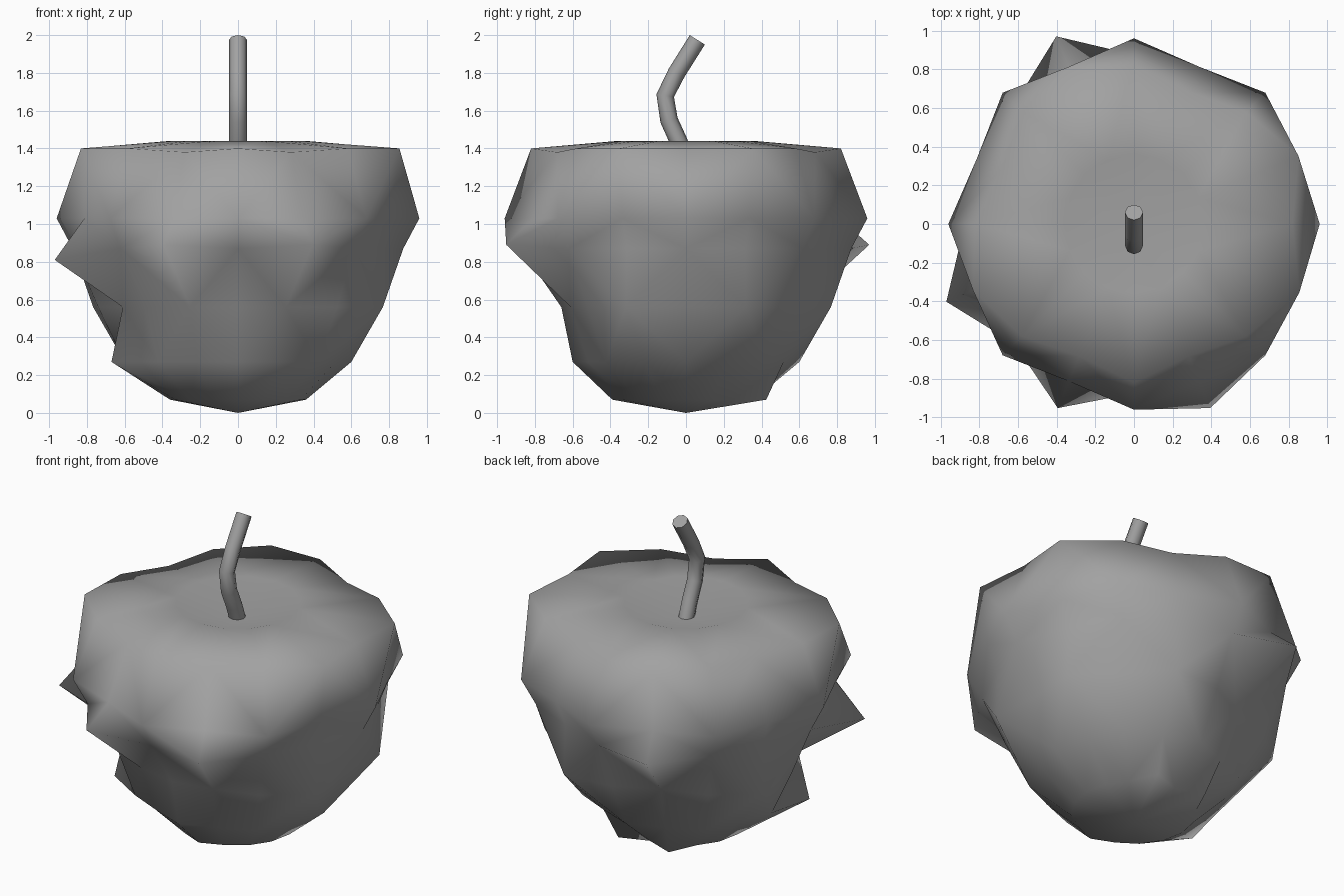
import bpy, bmesh, math

if "Cube" in bpy.data.objects:
    bpy.data.objects.remove(bpy.data.objects["Cube"])

# lumpy fruit, bottom to top: height, radius of even columns, radius of odd columns
RINGS = [(0.07, 0.36, 0.36), (0.27, 0.60, 0.56), (0.56, 0.74, 0.66), (0.87, 0.875, 0.82),
         (1.03, 0.96, 0.88), (1.40, 0.82, 0.90), (1.44, 0.36, 0.36)]
# knobs and dents: (ring, column) -> radius, height
LUMPS = {(3, 5): (1.05, 0.89), (3, 9): (1.05, 0.81), (3, 11): (1.03, 0.89),
         (3, 13): (1.03, 0.89), (1, 9): (0.725, 0.27),
         (2, 12): (0.66, 0.56), (2, 10): (0.70, 0.56),
         (2, 1): (0.83, 0.56), (2, 3): (0.83, 0.56), (2, 7): (0.83, 0.56), (2, 15): (0.83, 0.56),
         (0, 3): (0.46, 0.07), (0, 5): (0.46, 0.07), (0, 12): (0.39, 0.07),
         (5, 1): (0.92, 1.40), (5, 15): (0.925, 1.40), (5, 5): (0.88, 1.40),
         (5, 3): (0.74, 1.38), (5, 7): (0.74, 1.38), (5, 11): (0.74, 1.38), (5, 13): (0.74, 1.38)}
# bands whose triangles lean the other way
LEAN = {2}
N = 16


def grey(name, v):
    m = bpy.data.materials.new(name)
    m.diffuse_color = (v, v, v, 1)
    m.use_nodes = True
    m.node_tree.nodes["Principled BSDF"].inputs["Base Color"].default_value = m.diffuse_color
    return m


# fruit body
bm = bmesh.new()
rows = []
for i, (z0, even, odd) in enumerate(RINGS):
    row = []
    for k in range(N):
        r, z = LUMPS.get((i, k), (odd if k % 2 else even, z0))
        a = k * math.tau / N
        row.append(bm.verts.new((r * math.cos(a), r * math.sin(a), z)))
    rows.append(row)
bottom = bm.verts.new((0, 0, 0))
top = bm.verts.new((0, 0, 1.34))
for k in range(N):
    n = (k + 1) % N
    bm.faces.new((bottom, rows[0][n], rows[0][k]))
    bm.faces.new((rows[-1][k], rows[-1][n], top))
    for i in range(len(rows) - 1):
        lo, up = rows[i], rows[i + 1]
        # diagonal joins upper odd column to lower even column unless leaning
        lean = (i in LEAN) or (i == 3 and k in (12, 13))
        if (k % 2 == 1) != lean:
            bm.faces.new((lo[k], lo[n], up[k]))
            bm.faces.new((up[k], lo[n], up[n]))
        else:
            bm.faces.new((lo[k], up[n], up[k]))
            bm.faces.new((lo[k], lo[n], up[n]))
for f in bm.faces:
    f.smooth = True
me = bpy.data.meshes.new("fruit_body")
bm.to_mesh(me)
bm.free()
me.materials.append(grey("fruit_grey", 0.36))
bpy.context.collection.objects.link(bpy.data.objects.new("fruit_body", me))

# bent stem
cu = bpy.data.curves.new("stem", 'CURVE')
cu.dimensions = '3D'
cu.bevel_depth = 0.047
cu.bevel_resolution = 2
cu.use_fill_caps = True
path = [(0.0, 1.33), (-0.04, 1.44), (-0.09, 1.55), (-0.11, 1.68), (-0.05, 1.80), (0.06, 1.975)]
sp = cu.splines.new('POLY')
sp.points.add(len(path) - 1)
for p, (y, z) in zip(sp.points, path):
    p.co = (0, y, z, 1)
sp.use_smooth = True
cu.materials.append(grey("stem_grey", 0.36))
bpy.context.collection.objects.link(bpy.data.objects.new("stem", cu))
